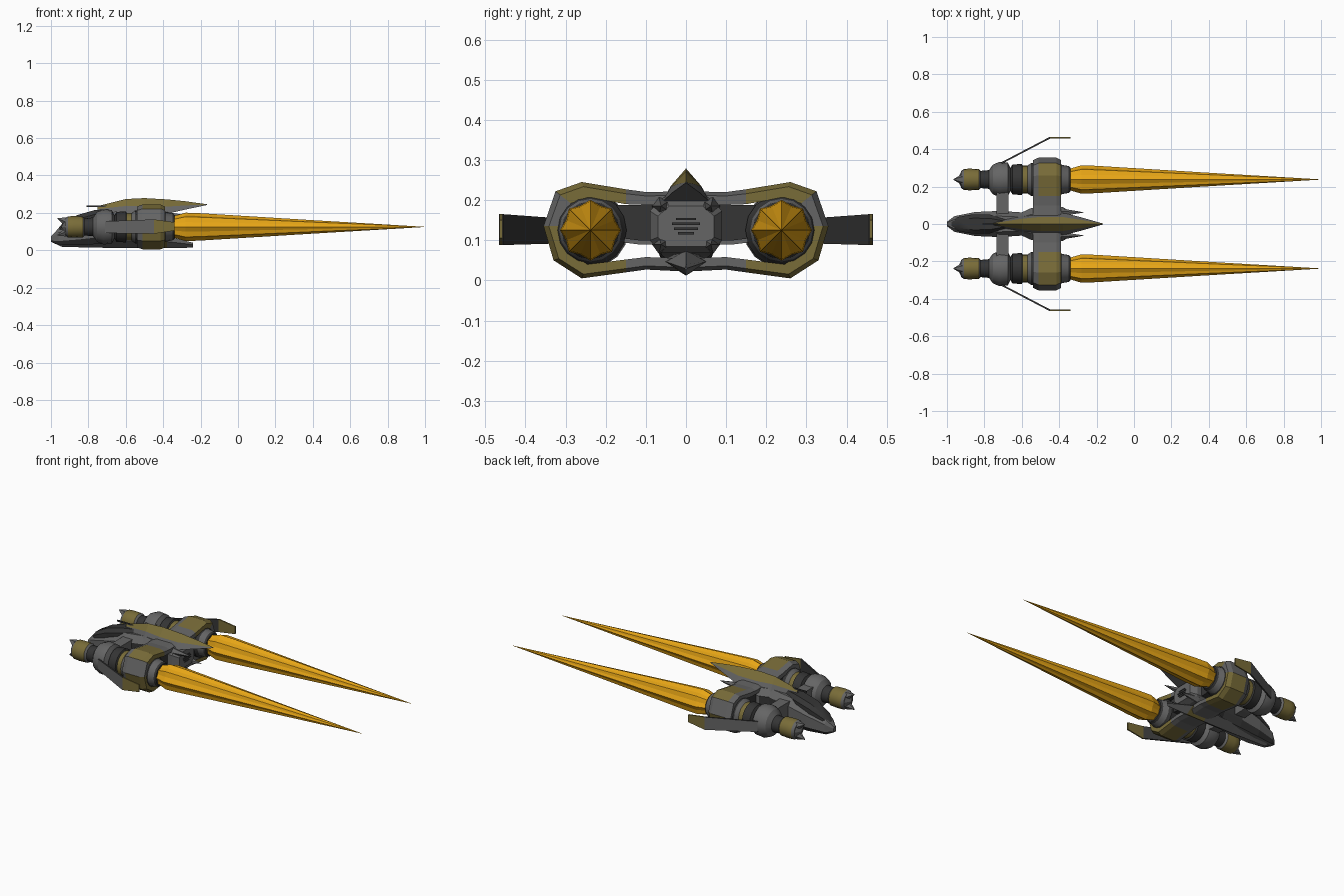
import bpy, bmesh, math

if "Cube" in bpy.data.objects:
    bpy.data.objects.remove(bpy.data.objects["Cube"], do_unlink=True)


def material(name, rgb):
    m = bpy.data.materials.new(name)
    m.use_nodes = True
    m.diffuse_color = (*rgb, 1)
    m.node_tree.nodes["Principled BSDF"].inputs["Base Color"].default_value = (*rgb, 1)
    return m


GREY = material("hull grey", (0.13, 0.13, 0.13))
DARK = material("dark metal", (0.035, 0.035, 0.035))
OLIVE = material("olive panel", (0.19, 0.15, 0.04))
FLAME = material("flame orange", (0.8, 0.38, 0.008))
EY, EZ = 0.238, 0.125          # engine axis


def loft(name, rings, mats, rule=None, closed=True, mirror=False, smooth=0):
    """Skin matching rings of points; rule(segment, side, centre) picks the material."""
    bm = bmesh.new()
    rows = [[bm.verts.new(p) for p in r] for r in rings]
    n = len(rows[0])
    for i in range(len(rows) - 1):
        for j in range(n):
            k = (j + 1) % n
            f = bm.faces.new((rows[i][j], rows[i][k], rows[i + 1][k], rows[i + 1][j]))
            if rule:
                f.material_index = rule(i, j, f.calc_center_median())
    if closed:
        for row in (rows[0], rows[-1]):
            f = bm.faces.new(row)
            if rule:
                f.material_index = rule(0 if row is rows[0] else len(rows) - 2, 0, f.calc_center_median())
    bmesh.ops.remove_doubles(bm, verts=bm.verts, dist=0.0001)
    bmesh.ops.recalc_face_normals(bm, faces=bm.faces)
    me = bpy.data.meshes.new(name)
    bm.to_mesh(me)
    bm.free()
    for m in mats:
        me.materials.append(m)
    ob = bpy.data.objects.new(name, me)
    bpy.context.collection.objects.link(ob)
    if mirror:
        mod = ob.modifiers.new("Mirror", "MIRROR")
        mod.use_axis = (False, True, False)
    if smooth:
        bpy.ops.object.select_all(action="DESELECT")
        ob.select_set(True)
        bpy.context.view_layer.objects.active = ob
        bpy.ops.object.shade_smooth_by_angle(angle=math.radians(smooth))
    return ob


def circle(x, r, n=16, y=EY, z=EZ, star=1.0):
    ring = []
    for i in range(n):
        a = 2 * math.pi * i / n
        rr = r * (star if i % 2 else 1)
        ring.append((x, y + rr * math.cos(a), z + rr * math.sin(a)))
    return ring


def hull(x, w, lo, hi):
    """Eight-sided fuselage section with chamfered corners."""
    m, q = (lo + hi) / 2, (hi - lo) / 2
    return [(x, w * a, m + q * b) for a, b in
            ((1, .5), (.6, 1), (-.6, 1), (-1, .5), (-1, -.55), (-.7, -1), (.7, -1), (1, -.55))]


def plate(name, outline, thick, mats, rule=None, mirror=True):
    """Flat plate from (x, y, z) outline, thickened along y."""
    rings = [[(x, y + s * thick / 2, z) for x, y, z in outline] for s in (-1, 1)]
    return loft(name, rings, mats, rule, mirror=mirror)


# Engine exhaust flames, fluted
loft("engine_flame", [circle(x, r, 16, star=.87) for x, r in
     ((-.37, .05), (-.28, .076), (-.2, .073), (.4, .036), (1, .0005))], [FLAME], mirror=True)

# Engine barrels: front collar, bulge, banded barrel, rear nozzle
barrel = [(-.925, .045), (-.91, .056), (-.88, .058), (-.83, .056), (-.82, .046), (-.775, .05),
          (-.755, .079), (-.72, .094), (-.675, .09), (-.66, .062), (-.65, .08), (-.6, .083),
          (-.595, .074), (-.57, .074), (-.55, .088), (-.4, .09), (-.385, .078), (-.35, .072), (-.34, .064)]
look = [0, 2, 2, 0, 1, 0, 0, 0, 0, 1, 1, 1, 2, 0, 1, 1, 0, 1]
loft("engine_barrel", [circle(x, r) for x, r in barrel], [GREY, DARK, OLIVE],
     lambda i, j, c: look[i], mirror=True, smooth=32)

# Jagged engine nose: three wedge prongs around a short cone
for label, dz, tip, r in (("upper", .028, -.965, .026), ("middle", 0, -.945, .04), ("lower", -.028, -.965, .026)):
    loft("engine_prong_" + label, [circle(-.9, r, 6, z=EZ + dz), circle(-.925, r, 6, z=EZ + dz),
         circle(tip, .002, 6, z=EZ + dz * 1.6)], [GREY], mirror=True)

# Wrap-around wing frame swept round each engine
path = [(0, .222, .19), (.1, .22, .188), (.15, .227, .19), (.26, .245, .207), (.325, .222, .192),
        (.355, .135, .135), (.33, .05, .065), (.26, .005, .04), (.15, .02, .052), (.1, .027, .058), (0, .022, .055)]
frame = []
for y, z, zi in path:
    yi = y if y < .26 else .245 if y == .26 else .287 if y < .34 else .31
    ym, zm = y * .7 + yi * .3, z * .7 + zi * .3
    frame.append([(-.54, yi, zi), (-.54, ym, zm), (-.51, y, z), (-.415, y, z), (-.39, ym, zm), (-.39, yi, zi)])
loft("wing_frame", frame, [GREY, OLIVE, DARK],
     lambda i, j, c: 2 if j == 5 else 1 if 2 <= i <= 7 and i not in (4,) and j in (2, 3, 4) else 0,
     closed=False, mirror=True)

# Struts joining the body to the engines
for label, x0, x1, lo, hi in (("front", -.735, -.67, .09, .18), ("rear", -.53, -.41, .1, .188)):
    loft(label + "_strut", [[(x0, y, lo + d), (x1, y, lo + d), (x1, y, hi), (x0, y, hi)]
         for y, d in ((.04, 0), (.12, 0), (.2, .01))], [GREY if label == "front" else DARK], mirror=True)

# Fuselage: pale nose and sides, dark belly and stern
sections = ((-1, .012, .045, .075), (-.96, .042, .03, .115), (-.85, .064, .028, .16), (-.72, .07, .035, .2),
            (-.6, .062, .05, .212), (-.55, .085, .062, .212), (-.38, .09, .068, .208), (-.345, .07, .085, .185))
loft("fuselage", [hull(*s) for s in sections], [GREY, DARK],
     lambda i, j, c: 1 if (i < 5 and j in (4, 6)) or (i in (3, 4) and j in (3, 7)) else 0)

# Stern grille on the fuselage back
for i, w in enumerate((.025, .035, .03, .02)):
    z = .15 - i * .012
    loft("stern_slat_%d" % (i + 1), [[(x, -w, z), (x, w, z), (x, w, z + .006), (x, -w, z + .006)]
         for x in (-.35, -.341)], [DARK])

# Dark cockpit canopy
loft("canopy", [hull(*s) for s in ((-.985, .012, .06, .088), (-.94, .038, .08, .142),
     (-.86, .052, .1, .188), (-.77, .05, .12, .214), (-.68, .022, .15, .222))], [DARK], smooth=35)

# Dorsal spine: olive ridge over grey flanks, ending in a long tail point
spine = []
for x, w, peak, base in ((-.75, .008, .236, .205), (-.6, .045, .274, .2), (-.5, .062, .279, .19),
                         (-.38, .06, .272, .195), (-.28, .035, .262, .218), (-.165, .002, .246, .242)):
    mid = base + (peak - base) * .5
    spine.append([(x, -w, base), (x, -w * .62, mid), (x, 0, peak), (x, w * .62, mid), (x, w, base)])
loft("dorsal_spine", spine, [GREY, OLIVE], lambda i, j, c: 1 if j in (1, 2) else 0)

# Ventral keel with an olive underside patch
keel = []
for x, w, lo, top in ((-1, .008, .045, .055), (-.94, .034, .018, .05), (-.7, .045, .013, .055),
                      (-.5, .06, .012, .07), (-.38, .05, .012, .065), (-.24, .002, .014, .03)):
    keel.append([(x, -w, (lo + top) / 2 + .008), (x, 0, lo), (x, w, (lo + top) / 2 + .008), (x, 0, top + .01)])
loft("ventral_keel", keel, [GREY, OLIVE], lambda i, j, c: 1 if i == 3 and j < 2 else 0)

# Jagged tail fins flanking the stern
for label, z, tip in (("upper", .185, -.27), ("lower", .09, -.29)):
    loft(label + "_tail_spike", [circle(-.4, .025, 5, .06, z), circle(tip, .001, 5, .062, z)], [GREY], mirror=True)

# Swept side fins with olive tips
rear = [(-.45, .461, .165), (-.34, .461, .15), (-.34, .461, .105), (-.45, .461, .088)]
plate("fin_tip", rear, .008, [OLIVE])
plate("fin_blade", [(-.71, .325, .155), (-.45, .461, .165), (-.45, .461, .088), (-.71, .325, .092)], .01, [DARK, GREY],
      lambda i, j, c: 1 if c.y > .394 else 0)

# Forward sensor rod
plate("sensor_rod", [(-.81, 0, .232), (-.7, 0, .232), (-.7, 0, .24), (-.81, 0, .24)], .008, [DARK], mirror=False)
